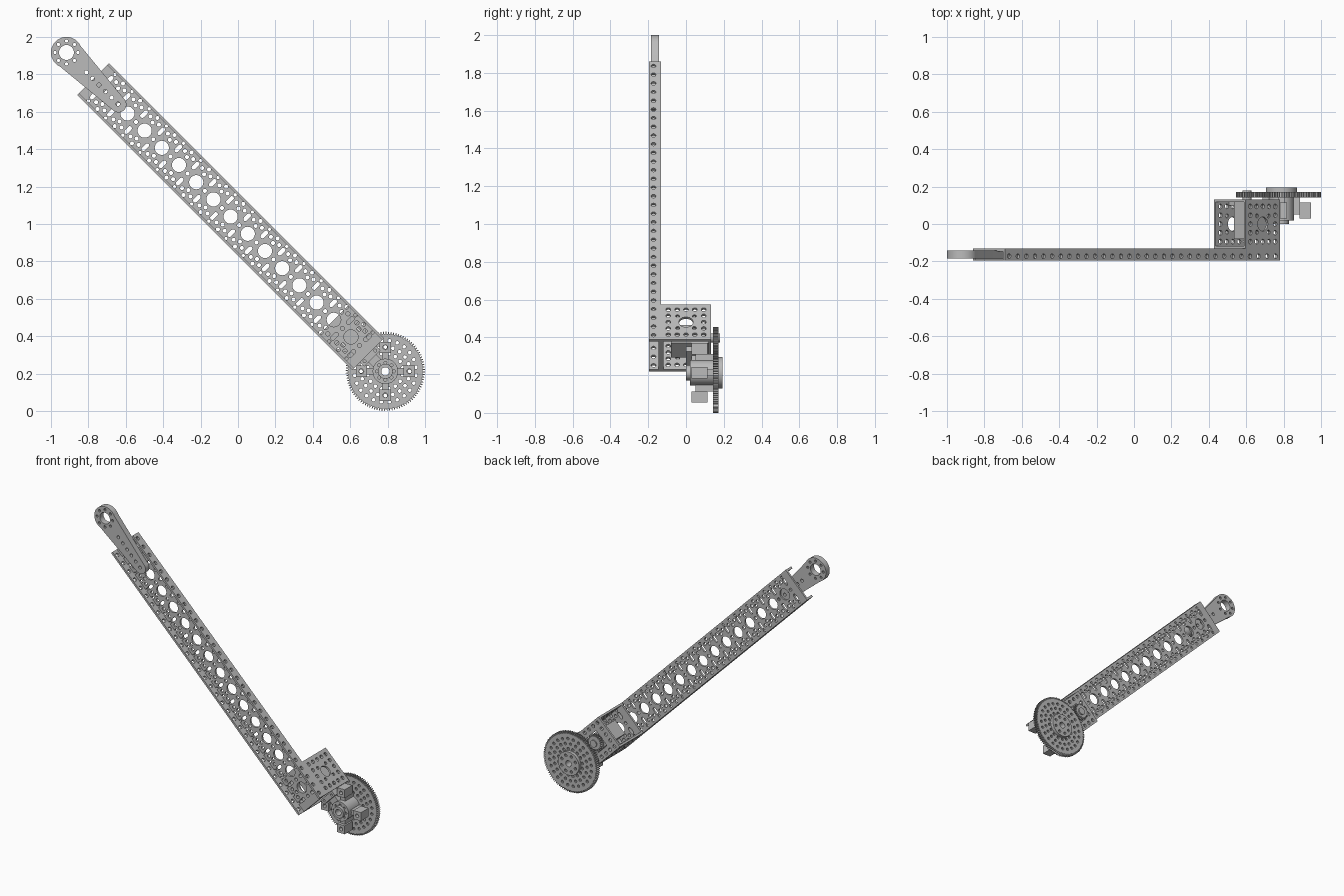
import bpy, bmesh
from math import pi, sin, cos, radians
from mathutils import Matrix

cube = bpy.data.objects.get("Cube")
if cube:
    bpy.data.objects.remove(cube)

grey = bpy.data.materials.new("aluminium grey")
grey.use_nodes = True
colour = (0.5, 0.5, 0.5, 1)
grey.diffuse_color = colour
grey.node_tree.nodes["Principled BSDF"].inputs["Base Color"].default_value = colour

# Arm frame: x runs down the beam, y across it, z towards the front
S = 0.5 ** 0.5
FACE = Matrix(((S, S, 0, 0.5), (0, 0, -1, 0), (-S, S, 0, 0.5), (0, 0, 0, 1)))
SIDE = FACE @ Matrix.Rotation(pi / 2, 4, 'X')   # y towards front, z across


def arc(u, v, r, start, end, n):
    return [(u + r * cos(radians(start + (end - start) * i / n)),
             v + r * sin(radians(start + (end - start) * i / n))) for i in range(n + 1)]


def circle(u, v, r, n=12):
    return arc(u, v, r, 0, 360, n)[:-1]


def rect(u0, u1, v0, v1):
    return [(u0, v0), (u1, v0), (u1, v1), (u0, v1)]


def slot(u, v, length, r):
    h = length / 2 - r
    return arc(u, v + h, r, 0, 180, 6) + arc(u, v - h, r, 180, 360, 6)


def ring(u, v, radius, count, r, turn=0):
    return [circle(u + radius * cos(turn + i * 2 * pi / count),
                   v + radius * sin(turn + i * 2 * pi / count), r, 10) for i in range(count)]


def plate(name, outline, holes, low, high, frame=FACE):
    """Flat outline with holes, extruded from low to high along the frame's z."""
    curve = bpy.data.curves.new(name, 'CURVE')
    curve.dimensions = '2D'
    curve.fill_mode = 'BOTH'
    curve.extrude = (high - low) / 2
    for loop in [outline] + holes:
        spline = curve.splines.new('POLY')
        spline.points.add(len(loop) - 1)
        for point, (u, v) in zip(spline.points, loop):
            point.co = (u, v, 0, 1)
        spline.use_cyclic_u = True
    temp = bpy.data.objects.new(name + "_curve", curve)
    bpy.context.collection.objects.link(temp)
    graph = bpy.context.evaluated_depsgraph_get()
    mesh = bpy.data.meshes.new_from_object(temp.evaluated_get(graph))
    bpy.data.objects.remove(temp)
    bm = bmesh.new()
    bm.from_mesh(mesh)
    bmesh.ops.remove_doubles(bm, verts=bm.verts, dist=0.00005)
    bmesh.ops.transform(bm, verts=bm.verts,
                        matrix=frame @ Matrix.Translation((0, 0, (low + high) / 2)))
    bmesh.ops.recalc_face_normals(bm, faces=bm.faces)
    bm.to_mesh(mesh)
    bm.free()
    mesh.materials.clear()
    mesh.materials.append(grey)
    ob = bpy.data.objects.new(name, mesh)
    bpy.context.collection.objects.link(ob)
    bpy.ops.object.select_all(action='DESELECT')
    ob.select_set(True)
    bpy.context.view_layer.objects.active = ob
    bpy.ops.object.shade_smooth_by_angle(angle=radians(35))
    return ob


PITCH = 0.13
START, END = -1.803, 0.277
HALF = 0.12
WALL = 0.014
SMALL = 0.011


def web_pattern(first, last):
    """Large holes ringed by small ones, with slots halfway between them."""
    holes = []
    for k in range(first, last + 1):
        u = START + k * PITCH
        if k > first:
            holes.append(circle(u, 0, 0.038, 24))
            for s in (-1, 1):
                holes += [circle(u, s * 0.06, SMALL), circle(u, s * 0.096, SMALL)]
                holes += [circle(u + d, s * 0.076, SMALL) for d in (-0.031, 0.031)]
        mid = u + PITCH / 2
        holes.append(circle(mid, 0, SMALL))
        holes += [slot(mid, s * 0.06, 0.05, SMALL) for s in (-1, 1)]
        holes += [circle(mid, s * 0.1, 0.009) for s in (-1, 1)]
    return holes


# Long beam: back web and two drilled flanges
plate("beam_web", rect(START, END, -HALF, HALF), web_pattern(0, 15), 0.132, 0.146)
flange_holes = [circle(START + (i + 0.5) * PITCH / 2, 0.172, 0.013) for i in range(32)]
for name, side in (("left", -1), ("right", 1)):
    edges = sorted((side * HALF, side * (HALF - WALL)))
    plate("beam_flange_" + name, rect(START, END, 0.132, 0.196), flange_holes, *edges, SIDE)

# End arm: round eye tapering to a rounded tip
EYE, TIP = -2.004, -1.61
arm_outline = arc(EYE, 0, 0.083, 70, 290, 30) + arc(TIP, 0, 0.042, -84, 84, 12)
arm_holes = [circle(EYE, 0, 0.04, 24)] + ring(EYE, 0, 0.061, 8, 0.009)
arm_holes += [circle(EYE + 0.15 + i * 0.048, 0, SMALL) for i in range(6)]
plate("end_arm", arm_outline, arm_holes, 0.143, 0.185)

# Motor bracket: web against the beam, two deep drilled sides, rear mounting plate
B0 = END - 2 * PITCH
MID = END - PITCH
plate("bracket_web", rect(B0, END, -HALF, HALF), web_pattern(14, 15), 0.118, 0.132)
grid = [(i * 0.047, j * 0.047) for i in range(-2, 3) for j in range(-2, 3)
        if abs(i) == 2 or abs(j) == 2]
side_holes = [circle(MID, 0, 0.038, 24)] + [circle(MID + u, v, 0.013) for u, v in grid]
side_holes += ring(MID, 0, 0.062, 4, SMALL, pi / 4)
for name, side in (("left", -1), ("right", 1)):
    edges = sorted((side * HALF, side * (HALF - WALL)))
    plate("bracket_side_" + name, rect(B0, END, -0.132, 0.118), side_holes, *edges, SIDE)
rear_holes = [rect(MID - 0.045, MID + 0.06, -0.06, 0.06)]
rear_holes += [circle(MID + u, v, 0.012) for u, v in grid]
plate("bracket_rear_plate", rect(B0, END, -HALF + WALL, HALF - WALL), rear_holes, -0.132, -0.118)

# Motor, its mounting ears and shaft
plate("motor_body", rect(MID - 0.043, MID + 0.09, -0.055, 0.055), [], -0.118, 0.08)
for v in (-0.085, 0.085):
    plate("motor_ear", rect(MID - 0.03, MID + 0.06, v - 0.02, v + 0.02),
          [circle(MID + d, v, SMALL) for d in (-0.01, 0.04)], -0.118, -0.1)
plate("motor_shaft", circle(MID, 0, 0.025, 20), [], -0.18, -0.118)


def gear_outline(u, root, tip, teeth):
    points = []
    for i in range(teeth):
        for part, r in ((0, root), (0.45, root), (0.6, tip), (0.85, tip)):
            a = 2 * pi * (i + part) / teeth
            points.append((u + r * cos(a), r * sin(a)))
    return points


# Small drive gear and large driven gear
AXLE = 0.407
plate("drive_gear", gear_outline(0.141, 0.046, 0.055, 24), [], -0.172, -0.143)
gear_holes = [circle(AXLE, 0, 0.022, 20)]
for radius, count in ((0.058, 8), (0.095, 16), (0.13, 20), (0.165, 24)):
    gear_holes += ring(AXLE, 0, radius, count, 0.01, pi / count)
plate("large_gear", gear_outline(AXLE, 0.2, 0.212, 96), gear_holes, -0.172, -0.143)
bore = [circle(AXLE, 0, 0.022, 20)]
plate("rear_hub", circle(AXLE, 0, 0.083, 40), bore + ring(AXLE, 0, 0.058, 8, 0.01, pi / 8),
      -0.194, -0.172)

# Front hub, four spokes with end blocks, and the axle collar
plate("front_hub", circle(AXLE, 0, 0.068, 32), bore + ring(AXLE, 0, 0.046, 8, 0.008),
      -0.143, -0.02)
plate("axle_collar", circle(AXLE, 0, 0.04, 24), bore, -0.02, 0.0)
for quarter in range(4):
    turn = (Matrix.Translation((AXLE, 0, 0))
            @ Matrix.Rotation(pi / 4 + quarter * pi / 2, 4, 'Z'))
    plate("hub_block", rect(0.098, 0.158, -0.03, 0.03), [circle(0.128, 0, 0.013)],
          -0.115, -0.03, FACE @ turn)
    plate("hub_spoke", rect(0.06, 0.1, -0.018, 0.018), [], -0.143, -0.05, FACE @ turn)

# Cross block joining the hub to the bracket
plate("bracket_end_block", rect(END - 0.005, 0.308, -0.062, 0.062),
      [circle(0.29, v, 0.008) for v in (-0.04, 0.04)], -0.1, 0.0)
plate("hub_link", rect(0.305, 0.35, -0.03, 0.03), [], -0.09, -0.03)
